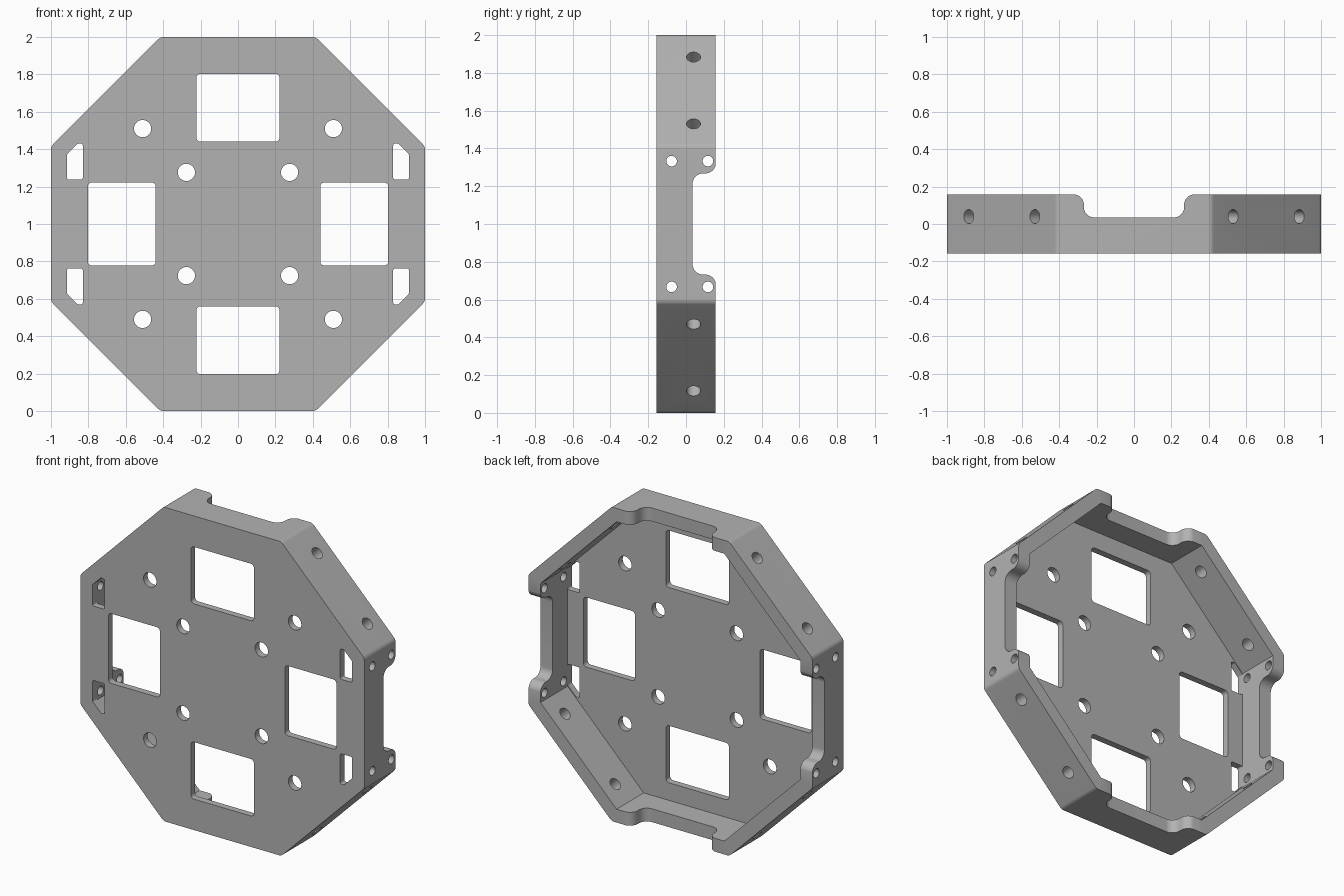
import bpy, bmesh, math
from mathutils import Vector

cube = bpy.data.objects.get("Cube")
if cube:
    bpy.data.objects.remove(cube, do_unlink=True)

FRONT, BACK = -0.157, 0.157
FLOOR = -0.115      # inner face of the plate
WALL = 0.085

grey = bpy.data.materials.new("satin grey")
grey.use_nodes = True
color = (0.45, 0.45, 0.45, 1)
grey.diffuse_color = color
grey.node_tree.nodes["Principled BSDF"].inputs["Base Color"].default_value = color


def rounded(points, radius, steps=6):
    """Round every corner of a closed 2D outline."""
    out = []
    pts = [Vector(p) for p in points]
    for i, p in enumerate(pts):
        a = (pts[i - 1] - p).normalized()
        b = (pts[(i + 1) % len(pts)] - p).normalized()
        half = a.angle(b) / 2
        centre = p + (a + b).normalized() * radius / math.sin(half)
        start = p + a * radius / math.tan(half) - centre
        end = p + b * radius / math.tan(half) - centre
        for k in range(steps + 1):
            out.append(centre + start.lerp(end, k / steps).normalized() * radius)
    return out


def circle(u, v, r, n=32):
    return [(u + r * math.cos(2 * math.pi * k / n), v + r * math.sin(2 * math.pi * k / n))
            for k in range(n)]


def octagon(apothem):
    r = apothem / math.cos(math.pi / 8)
    return [(r * math.cos((k + 0.5) * math.pi / 4), r * math.sin((k + 0.5) * math.pi / 4))
            for k in range(8)]


def face_on(u, v, w):
    """Outline seen from the front, extruded along y."""
    return (u, w, 1 + v)


def through_wall(angle):
    """Outline on a rim wall facing the given angle, extruded along its normal."""
    c, s = math.cos(angle), math.sin(angle)
    return lambda u, v, w: (w * c - u * s, v, 1 + w * s + u * c)


def prism(name, outline, low, high, place=face_on):
    bm = bmesh.new()
    rings = [[bm.verts.new(place(p[0], p[1], w)) for p in outline] for w in (low, high)]
    for ring in rings:
        bm.faces.new(ring)
    n = len(outline)
    for i in range(n):
        j = (i + 1) % n
        bm.faces.new((rings[0][i], rings[0][j], rings[1][j], rings[1][i]))
    bmesh.ops.recalc_face_normals(bm, faces=bm.faces)
    mesh = bpy.data.meshes.new(name)
    bm.to_mesh(mesh)
    bm.free()
    mesh.materials.append(grey)
    obj = bpy.data.objects.new(name, mesh)
    bpy.context.collection.objects.link(obj)
    return obj


# Solid octagonal body with slightly rounded corners
frame = prism("octagonal_frame", rounded(octagon(1), 0.04), FRONT, BACK)
bpy.context.view_layer.objects.active = frame
frame.select_set(True)


def cut(outline, low, high, place=face_on):
    cutter = prism("cutter", outline, low, high, place)
    cutter.hide_render = True
    mod = frame.modifiers.new("cut", "BOOLEAN")
    mod.operation = "DIFFERENCE"
    mod.solver = "EXACT"
    mod.object = cutter
    bpy.ops.object.modifier_apply(modifier=mod.name)
    bpy.data.objects.remove(cutter, do_unlink=True)


# Open back pocket
cut(octagon(1 - WALL), FLOOR, 0.4)

# Four large windows in the plate
for angle in range(4):
    c, s = round(math.cos(angle * math.pi / 2)), round(math.sin(angle * math.pi / 2))
    corners = [(0.44, -0.222), (0.803, -0.222), (0.803, 0.222), (0.44, 0.222)]
    cut(rounded([(u * c - v * s, u * s + v * c) for u, v in corners], 0.022), -0.3, 0)

# Round plate holes and clipped slots, repeated in each quadrant
slot = rounded([(0.83, 0.237), (0.914, 0.237), (0.914, 0.372), (0.856, 0.43), (0.83, 0.43)], 0.01)
for sx in (-1, 1):
    for sz in (-1, 1):
        cut(circle(sx * 0.51, sz * 0.51, 0.046), -0.3, 0)
        cut(circle(sx * 0.276, sz * 0.276, 0.046), -0.3, 0)
        cut([(sx * u, sz * v) for u, v in slot], -0.3, 0)

# Filleted notches in the side, top and bottom walls
lip = BACK + 0.001
notch = rounded([(-0.5, 0.4), (-0.5, lip), (-0.268, lip), (-0.268, 0.035),
                 (0.268, 0.035), (0.268, lip), (0.5, lip), (0.5, 0.4)], 0.055, 8)
for angle in (0, math.pi / 2):
    cut(notch, -1.3, 1.3, through_wall(angle))

# Screw holes through the side walls and the diagonal walls
for u in (-0.333, 0.333):
    for y in (-0.076, 0.116):
        cut(circle(u, y, 0.028), -1.3, 1.3, through_wall(0))
for angle in (math.pi / 4, 3 * math.pi / 4):
    for u in (-0.25, 0.25):
        cut(circle(u, 0.04, 0.037), -1.3, 1.3, through_wall(angle))

bpy.ops.object.shade_smooth_by_angle(angle=math.radians(30))
